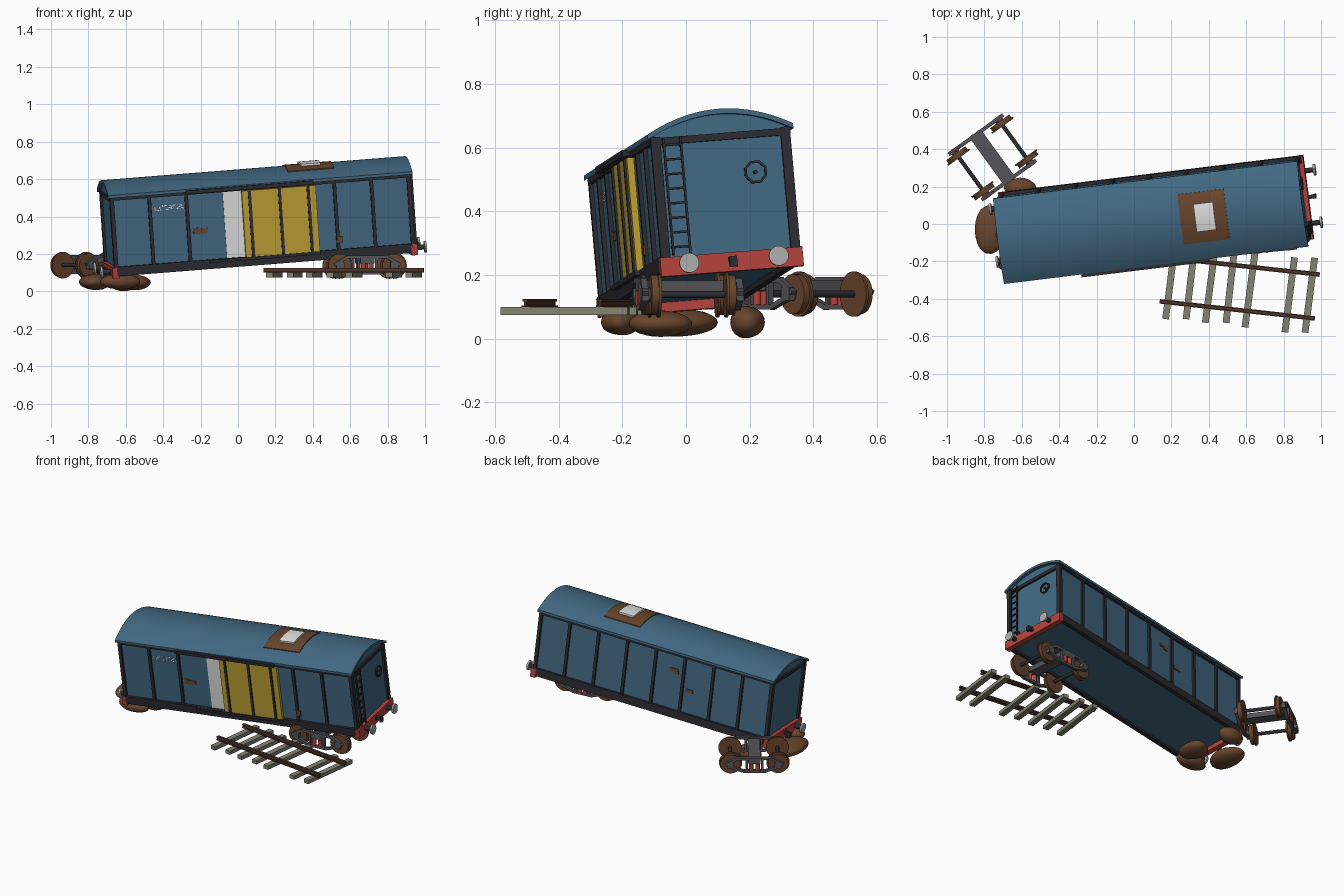
import bpy, bmesh, math, random
from mathutils import Matrix, Vector, Euler

if "Cube" in bpy.data.objects:
    bpy.data.objects.remove(bpy.data.objects["Cube"])

random.seed(4)
R = math.radians

def material(name, r, g, b):
    m = bpy.data.materials.new(name)
    m.diffuse_color = (r, g, b, 1)
    m.use_nodes = True
    m.node_tree.nodes["Principled BSDF"].inputs["Base Color"].default_value = m.diffuse_color
    return m

BLUE = material("wagon blue", .055, .14, .225)
DARK = material("dark frame", .025, .025, .032)
YELLOW = material("door yellow", .52, .35, .035)
WHITE = material("pale white", .75, .75, .74)
RUST = material("rust brown", .14, .06, .026)
RAIL = material("dark rail rust", .075, .036, .024)
RED = material("beam red", .46, .055, .045)
STEEL = material("bogie grey", .09, .09, .1)
LIGHT = material("buffer grey", .42, .42, .42)
WOOD = material("sleeper grey green", .23, .23, .17)

# Local frames for the tilted wagon, the two bogies and the loose track
WAGON = Matrix.Translation((.1155, .0416, .207)) @ Euler((R(4.5), R(-4.5), R(7))).to_matrix().to_4x4()
BOGIE_A = Matrix.Translation((.677, .006, .138)) @ Matrix.Rotation(R(5.5), 4, 'Z')
BOGIE_B = Matrix.Translation((-.757, .356, .14)) @ Matrix.Rotation(R(36), 4, 'Z')
TRACK = Matrix.Translation((.565, -.342, .075)) @ Matrix.Rotation(R(-6.3), 4, 'Z')

def finish(bm, name, mat, frame, smooth=False):
    bmesh.ops.recalc_face_normals(bm, faces=bm.faces)
    me = bpy.data.meshes.new(name)
    bm.to_mesh(me)
    bm.free()
    me.materials.append(mat)
    ob = bpy.data.objects.new(name, me)
    bpy.context.collection.objects.link(ob)
    ob.matrix_world = frame
    if smooth:
        bpy.ops.object.select_all(action='DESELECT')
        ob.select_set(True)
        bpy.context.view_layer.objects.active = ob
        bpy.ops.object.shade_smooth_by_angle(angle=R(35))
    return ob

def boxes(name, items, mat, frame):
    """items: (centre, size) or (centre, size, local rotation matrix)"""
    bm = bmesh.new()
    for it in items:
        rot = it[2] if len(it) > 2 else Matrix()
        m = Matrix.Translation(it[0]) @ rot @ Matrix.Diagonal((*it[1], 1))
        bmesh.ops.create_cube(bm, size=1, matrix=m)
    return finish(bm, name, mat, frame)

def cylinders(name, items, mat, frame, seg=24):
    """items: (centre, radius, depth, axis)"""
    bm = bmesh.new()
    for c, r, d, axis in items:
        rot = Vector((0, 0, 1)).rotation_difference(Vector(axis)).to_matrix().to_4x4()
        bmesh.ops.create_cone(bm, cap_ends=True, segments=seg, radius1=r, radius2=r, depth=d,
                              matrix=Matrix.Translation(c) @ rot)
    return finish(bm, name, mat, frame, True)

def prism(name, pts, x0, x1, mat, frame, smooth=False):
    """Extrude a (y, z) profile along x"""
    bm = bmesh.new()
    f = bm.faces.new([bm.verts.new((x0, y, z)) for y, z in pts])
    g = bmesh.ops.extrude_face_region(bm, geom=[f])['geom']
    bmesh.ops.translate(bm, vec=(x1 - x0, 0, 0), verts=[v for v in g if isinstance(v, bmesh.types.BMVert)])
    return finish(bm, name, mat, frame, smooth)

def bar(p, q, y, t, w):
    """A straight strut in the xz plane, as a box item"""
    dx, dz = q[0] - p[0], q[1] - p[1]
    return (((p[0] + q[0]) / 2, y, (p[1] + q[1]) / 2), (math.hypot(dx, dz) + t * .6, w, t),
            Matrix.Rotation(-math.atan2(dz, dx), 4, 'Y'))

def roof_z(y):
    return .39 + .063 * (1 - (y / .23) ** 2)

def arc(half, off, n=20):
    return [(half * (2 * i / n - 1), roof_z(half * (2 * i / n - 1)) + off) for i in range(n + 1)]

def arc_plate(name, half, lo, hi, x0, x1, mat):
    prism(name, arc(half, hi) + arc(half, lo)[::-1], x0, x1, mat, WAGON, True)

# Wagon body and roof
prism("wagon_body", [(-.208, -.03)] + arc(.208, -.012) + [(.208, -.03)], -.8, .8, BLUE, WAGON)
arc_plate("roof", .231, -.016, 0, -.822, .822, BLUE)
arc_plate("roof_rust_patch", .136, -.002, .005, .165, .415, RUST)
arc_plate("roof_hatch", .075, 0, .016, .245, .35, WHITE)

# Side posts, rails and sole frame
grid = [i * .2 for i in range(-4, 5)]
posts = [((x, .211, .185), (.018, .02, .39)) for x in grid]
posts += [((x, -.211, .185), (.018, .02, .39)) for x in grid if abs(x) > .3]
posts += [((sx * .802, sy * .206, .185), (.022, .03, .39)) for sx in (-1, 1) for sy in (-1, 1)]
boxes("wall_posts", posts, DARK, WAGON)
rails = [((0, s * .212, .37), (1.62, .02, .022)) for s in (-1, 1)]
rails += [((s * .804, 0, .366), (.018, .42, .022)) for s in (-1, 1)]
boxes("top_rails", rails, DARK, WAGON)
boxes("sole_frame", [((0, s * .213, -.022), (1.6, .026, .05)) for s in (-1, 1)], DARK, WAGON)
boxes("end_beams", [((s * .807, 0, -.03), (.034, .452, .06)) for s in (-1, 1)], RED, WAGON)

# Sliding door, pale opening and door rail
boxes("door_opening", [((-.15, -.209, .18), (.105, .008, .36))], WHITE, WAGON)
boxes("sliding_door", [((.097, -.224, .178), (.4, .022, .36))], YELLOW, WAGON)
boxes("door_ribs", [((x, -.236, .178), (.016, .012, .355)) for x in (-.062, .1, .255)], DARK, WAGON)
boxes("door_rail", [((-.06, -.234, .374), (.69, .026, .02)), ((-.0, -.232, -.006), (.6, .02, .016))], DARK, WAGON)

# Rust patches and worn paint flecks on the walls
spots = [((-.335, -.209, .158), (.075, .008, .026)), ((-.36, -.209, .165), (.03, .008, .026)),
         ((.41, -.221, .056), (.03, .006, .035)),
         ((-.13, .209, .26), (.06, .008, .02)), ((-.15, .209, .247), (.03, .008, .02)),
         ((-.25, .209, .15), (.05, .008, .022))]
boxes("rust_spots", spots, RUST, WAGON)
flecks = [((random.uniform(-.58, -.42), -.209, random.uniform(.285, .312)),
           (random.uniform(.005, .012), .004, .005)) for _ in range(32)]
boxes("paint_flecks", flecks, WHITE, WAGON)

# End ladder and hand wheel
ladder = [((.822, y, .19), (.01, .007, .37)) for y in (-.182, -.128)]
ladder += [((.822, -.155, .03 + i * .046), (.008, .054, .007)) for i in range(8)]
ladder += [((.81, y, z), (.03, .007, .007)) for y in (-.182, -.128) for z in (.03, .35)]
boxes("end_ladder", ladder, DARK, WAGON)
wheel = [(.034 * math.cos(R(45 * i + 22.5)), .034 * math.sin(R(45 * i + 22.5))) for i in range(8)]
ring = []
for i in range(8):
    (a, b), (c, d) = wheel[i], wheel[(i + 1) % 8]
    ring.append(((.82, .1 + (a + c) / 2, .246 + (b + d) / 2), (.01, math.hypot(c - a, d - b) + .003, .007),
                 Matrix.Rotation(math.atan2(d - b, c - a), 4, 'X')))
boxes("hand_wheel", ring, DARK, WAGON)
cylinders("hand_wheel_stem", [((.81, .1, .246), .006, .03, (1, 0, 0))], DARK, WAGON, 8)

# Buffers and couplers at both ends
ends = [(sx, sy) for sx in (-1, 1) for sy in (-1, 1)]
cylinders("buffer_shafts", [((sx * .845, sy * .142, -.027), .014, .06, (1, 0, 0)) for sx, sy in ends], DARK, WAGON, 16)
cylinders("buffer_discs", [((sx * .875, sy * .142, -.027), .031, .012, (1, 0, 0)) for sx, sy in ends], LIGHT, WAGON)
boxes("couplers", [((s * .84, 0, -.025), (.05, .02, .02)) for s in (-1, 1)]
      + [((s * .858, 0, -.033), (.016, .024, .03)) for s in (-1, 1)], DARK, WAGON)

# Bogies: wheels, axles, side frames, bolster and springs
def bogie(name, frame):
    wheels, hubs, axles, frames, springs = [], [], [], [], []
    Y = (0, 1, 0)
    for x in (-.145, .145):
        axles.append(((x, 0, 0), .011, .29, Y))
        for s in (-1, 1):
            wheels += [((x, s * .12, 0), .063, .026, Y), ((x, s * .107, 0), .071, .009, Y)]
            hubs.append(((x, s * .134, 0), .022, .012, Y))
            frames.append(((x, s * .15, 0), (.042, .022, .04)))
    for s in (-1, 1):
        y = s * .15
        top = [(-.172, .006), (-.105, .045), (.105, .045), (.172, .006)]
        low = [(-.145, -.012), (-.065, -.04), (.065, -.04), (.145, -.012)]
        for path in (top, low):
            frames += [bar(p, q, y, .016, .02) for p, q in zip(path, path[1:])]
        frames += [((x, y, 0), (.014, .02, .09)) for x in (-.048, .048)]
        springs += [((x, y, -.012), .013, .045, (0, 0, 1)) for x in (-.02, .02)]
    frames.append(((0, 0, .028), (.075, .32, .034)))
    cylinders(name + "_wheels", wheels, RUST, frame, 28)
    cylinders(name + "_hubs", hubs, RUST, frame, 16)
    cylinders(name + "_axles", axles, DARK, frame, 12)
    boxes(name + "_frame", frames, STEEL, frame)
    cylinders(name + "_springs", springs, RED, frame, 12)

bogie("front_bogie", BOGIE_A)
bogie("loose_bogie", BOGIE_B)

# Broken track with one sleeper missing
sleepers = [((-.372 + i * .107, random.uniform(-.008, .008), .0125), (.036, .403, .025),
             Matrix.Rotation(R(random.uniform(-1.5, 1.5)), 4, 'Z')) for i in range(8) if i != 5]
boxes("sleepers", sleepers, WOOD, TRACK)
rail = []
for y in (-.118, .118):
    rail += [((0, y, .0275), (.835, .024, .005)), ((0, y, .036), (.835, .008, .014)), ((0, y, .046), (.835, .016, .008))]
boxes("rails", rail, RAIL, TRACK)

# Boulders under the sunken end
rocks = [((-.765, -.03, .051), (.087, .13, .044)), ((-.61, .192, .052), (.085, .054, .051)),
         ((-.63, -.205, .052), (.105, .06, .042)), ((-.545, -.08, .047), (.08, .1, .041))]
for i, (c, r) in enumerate(rocks):
    bm = bmesh.new()
    bmesh.ops.create_icosphere(bm, subdivisions=3, radius=1)
    for v in bm.verts:
        v.co *= 1 + .04 * math.sin(3 * v.co.x + i) * math.cos(4 * v.co.y + 2 * i)
        v.co = Vector((v.co.x * r[0], v.co.y * r[1], v.co.z * r[2]))
    lift = max(c[2], -min(v.co.z for v in bm.verts))
    finish(bm, "boulder_%d" % (i + 1), RUST, Matrix.Translation((c[0], c[1], lift)), True)
